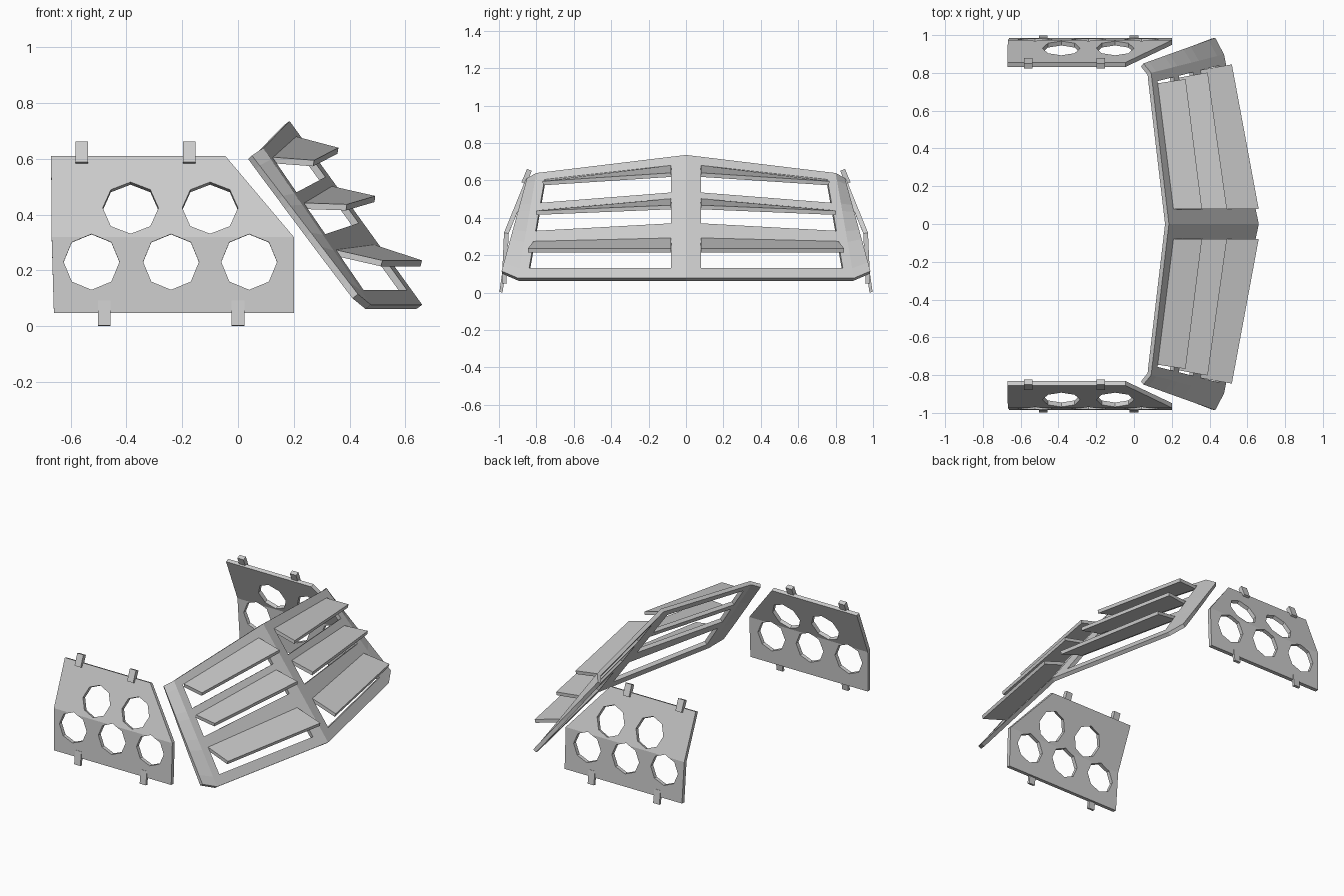
import bpy, math
from mathutils import Vector, Matrix

if "Cube" in bpy.data.objects:
    bpy.data.objects.remove(bpy.data.objects["Cube"])


def make(name, verts, faces):
    me = bpy.data.meshes.new(name)
    me.from_pydata([tuple(v) for v in verts], [], faces)
    me.update()
    ob = bpy.data.objects.new(name, me)
    bpy.context.collection.objects.link(ob)
    return ob


def solidify(ob, t):
    m = ob.modifiers.new("thickness", 'SOLIDIFY')
    m.thickness, m.offset, m.use_even_offset = t, -1, True


def mirror_y(ob, merge=False):
    m = ob.modifiers.new("mirror", 'MIRROR')
    m.use_axis = (False, True, False)
    m.use_mirror_merge = merge


def box(name, loc, size, tilt):
    x, y, z = (s / 2 for s in size)
    vs = [(i * x, j * y, k * z) for i in (-1, 1) for j in (-1, 1) for k in (-1, 1)]
    fs = [(0, 1, 3, 2), (4, 6, 7, 5), (0, 4, 5, 1), (2, 3, 7, 6), (0, 2, 6, 4), (1, 5, 7, 3)]
    mat = Matrix.Translation(loc) @ Matrix.Rotation(tilt, 4, 'X')
    ob = make(name, [mat @ Vector(v) for v in vs], fs)
    mirror_y(ob)
    return ob


# Bent side panel (outer face), mirrored to both sides
CREASE = 0.32
LOW_TILT, TOP_TILT = math.atan2(0.012, 0.27), math.atan2(0.118, 0.29)


def panel_y(z):
    tilt = TOP_TILT if z > CREASE else LOW_TILT
    return 0.973 - (z - CREASE) * math.tan(tilt)


outline = [(-0.67, 0.61), (-0.045, 0.61), (0.2, CREASE), (-0.668, CREASE),
           (0.2, 0.048), (-0.66, 0.048)]
panel = make("side_panel", [(x, panel_y(z), z) for x, z in outline],
             [(0, 1, 2, 3), (3, 2, 4, 5)])
solidify(panel, 0.025)

# Octagonal holes, cut square to the panel
for x, z in [(-0.385, 0.42), (-0.1, 0.42), (-0.525, 0.23), (-0.24, 0.23), (0.04, 0.23)]:
    tilt = TOP_TILT if z > CREASE else LOW_TILT
    bpy.ops.mesh.primitive_cylinder_add(vertices=8, radius=0.1, depth=0.14,
                                        location=(x, panel_y(z) - 0.012, z),
                                        rotation=(math.pi / 2 + tilt, 0, 0))
    cutter = bpy.context.object
    cutter.name = "hole_cutter"
    cutter.hide_render = True
    b = panel.modifiers.new("hole", 'BOOLEAN')
    b.operation, b.object, b.solver = 'DIFFERENCE', cutter, 'EXACT'
mirror_y(panel)
bpy.context.view_layer.objects.active = panel
for m in list(panel.modifiers):
    bpy.ops.object.modifier_apply(modifier=m.name)
for ob in [o for o in bpy.data.objects if o.name.startswith("hole_cutter")]:
    bpy.data.objects.remove(ob)

# Mounting tabs
for x in (-0.56, -0.175):
    box("top_tab", (x, 0.852, 0.62), (0.045, 0.028, 0.078), TOP_TILT)
for x in (-0.48, 0.0):
    box("bottom_tab", (x, 0.983, 0.046), (0.045, 0.017, 0.09), math.radians(8))


# Rear louvre frame: each half lies in one sloping plane
def plane(y, z):
    return Vector((0.716 - 0.205 * y - 0.722 * z, y, z))


def edge_y(z):
    return 0.8 + (0.64 - z) * 0.174


# z of each rail edge at the centre bar and at the outer bar
levels = [(0.726, 0.645), (0.68, 0.604), (0.535, 0.48), (0.5, 0.44),
          (0.37, 0.33), (0.29, 0.272), (0.13, 0.13), (0.077, 0.077)]
flange_top, flange_end = Vector((0.05, 0.85, 0.612)), Vector((0.43, 0.986, 0.115))
verts = []
for i, (a, b) in enumerate(levels):
    d = (a - b) / 0.68
    verts += [plane(0, a + 0.08 * d), plane(0.08, a), plane(edge_y(b) - 0.05, b),
              plane(edge_y(b - 0.05 * d), b - 0.05 * d),
              flange_top.lerp(flange_end, (levels[0][1] - b) / 0.568)]
faces = []
for r in range(7):
    for c in range(4):
        if c == 1 and r in (1, 3, 5):
            continue  # window
        k = r * 5 + c
        faces.append((k, k + 5, k + 6, k + 1))
frame = make("louvre_frame", verts, faces)
mirror_y(frame, True)
solidify(frame, 0.025)

# Slats: root at each window's top edge, reaching out to the given tips
slats = [((0.68, 0.606, 0.745), (0.36, 0.08, 0.64), (0.273, 0.767, 0.595)),
         ((0.502, 0.442, 0.775), (0.492, 0.08, 0.467), (0.39, 0.802, 0.437)),
         ((0.292, 0.274, 0.815), (0.66, 0.08, 0.236), (0.518, 0.845, 0.236))]
for (zi, zo, yo), tip_in, tip_out in slats:
    s = make("slat", [plane(0.08, zi), tip_in, tip_out, plane(yo, zo)], [(0, 1, 2, 3)])
    solidify(s, 0.022)
    mirror_y(s)
